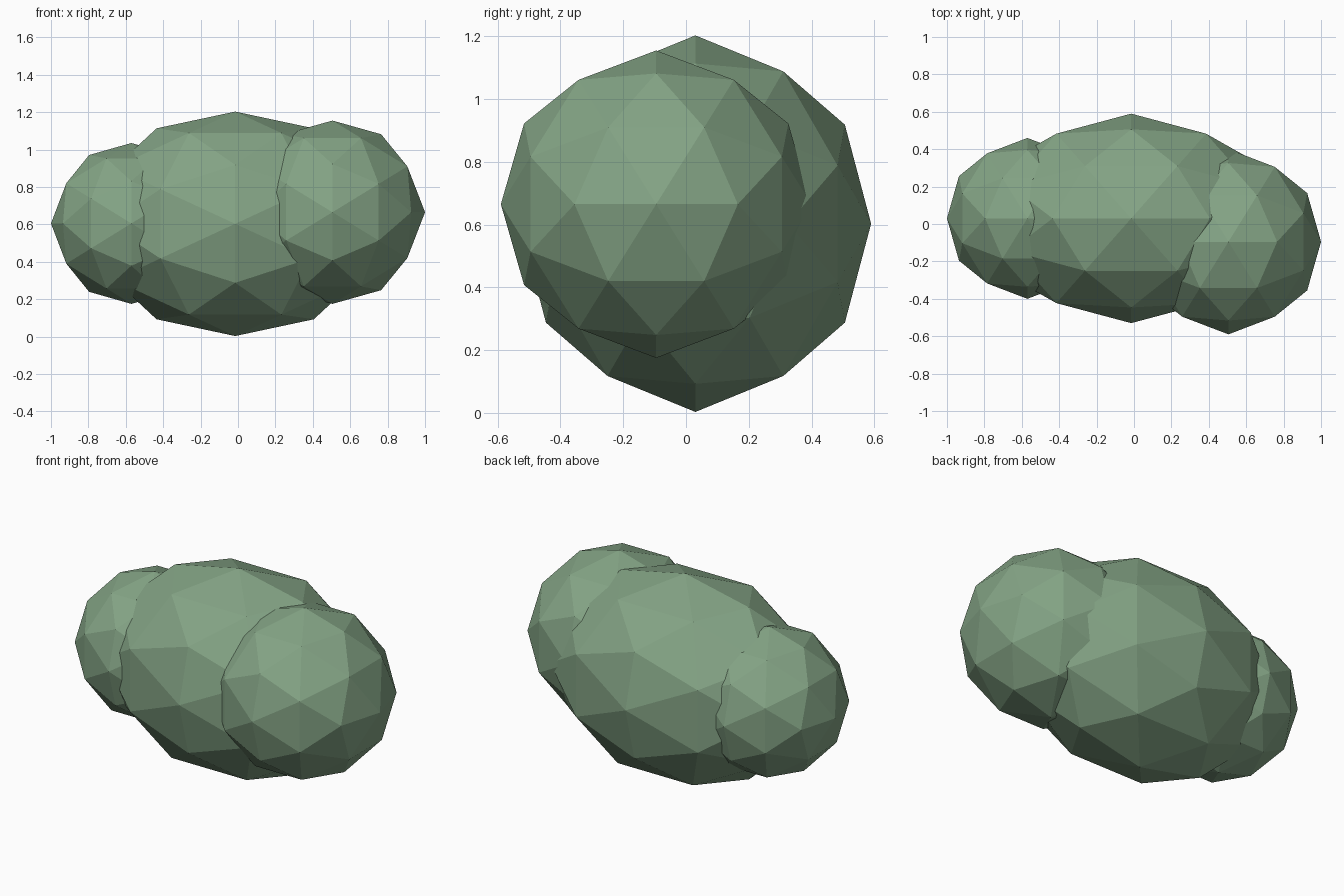
import bpy
import bmesh
from mathutils import Vector

cube = bpy.data.objects.get("Cube")
if cube:
    bpy.data.objects.remove(cube, do_unlink=True)

# Leaf colour
leaf = bpy.data.materials.new("leaf_green")
leaf.use_nodes = True
colour = (0.23, 0.37, 0.235, 1)
leaf.diffuse_color = colour
leaf.node_tree.nodes["Principled BSDF"].inputs["Base Color"].default_value = colour

GOLDEN = (1 + 5 ** 0.5) / 2


def foliage_clump(name, centre, radii):
    """Flat-faced ball: an axis-aligned icosahedron, split once and rounded."""
    bm = bmesh.new()
    for s in (-1, 1):
        for t in (-GOLDEN, GOLDEN):
            for corner in ((t, s, 0), (0, t, s), (s, 0, t)):
                bm.verts.new(corner)
    bmesh.ops.convex_hull(bm, input=bm.verts[:])
    bmesh.ops.subdivide_edges(bm, edges=bm.edges[:], cuts=1, use_grid_fill=True)
    for v in bm.verts:
        v.co = v.co.normalized() * Vector(radii)
    bmesh.ops.recalc_face_normals(bm, faces=bm.faces[:])
    mesh = bpy.data.meshes.new(name)
    bm.to_mesh(mesh)
    bm.free()
    mesh.materials.append(leaf)
    ball = bpy.data.objects.new(name, mesh)
    ball.location = centre
    bpy.context.collection.objects.link(ball)


# Wide middle clump with a smaller one on each side
foliage_clump("middle_clump", (-0.015, 0.03, 0.603), (0.8, 0.56, 0.6))
foliage_clump("left_clump", (0.505, -0.095, 0.665), (0.495, 0.495, 0.49))
foliage_clump("right_clump", (-0.57, 0.03, 0.605), (0.43, 0.43, 0.43))
